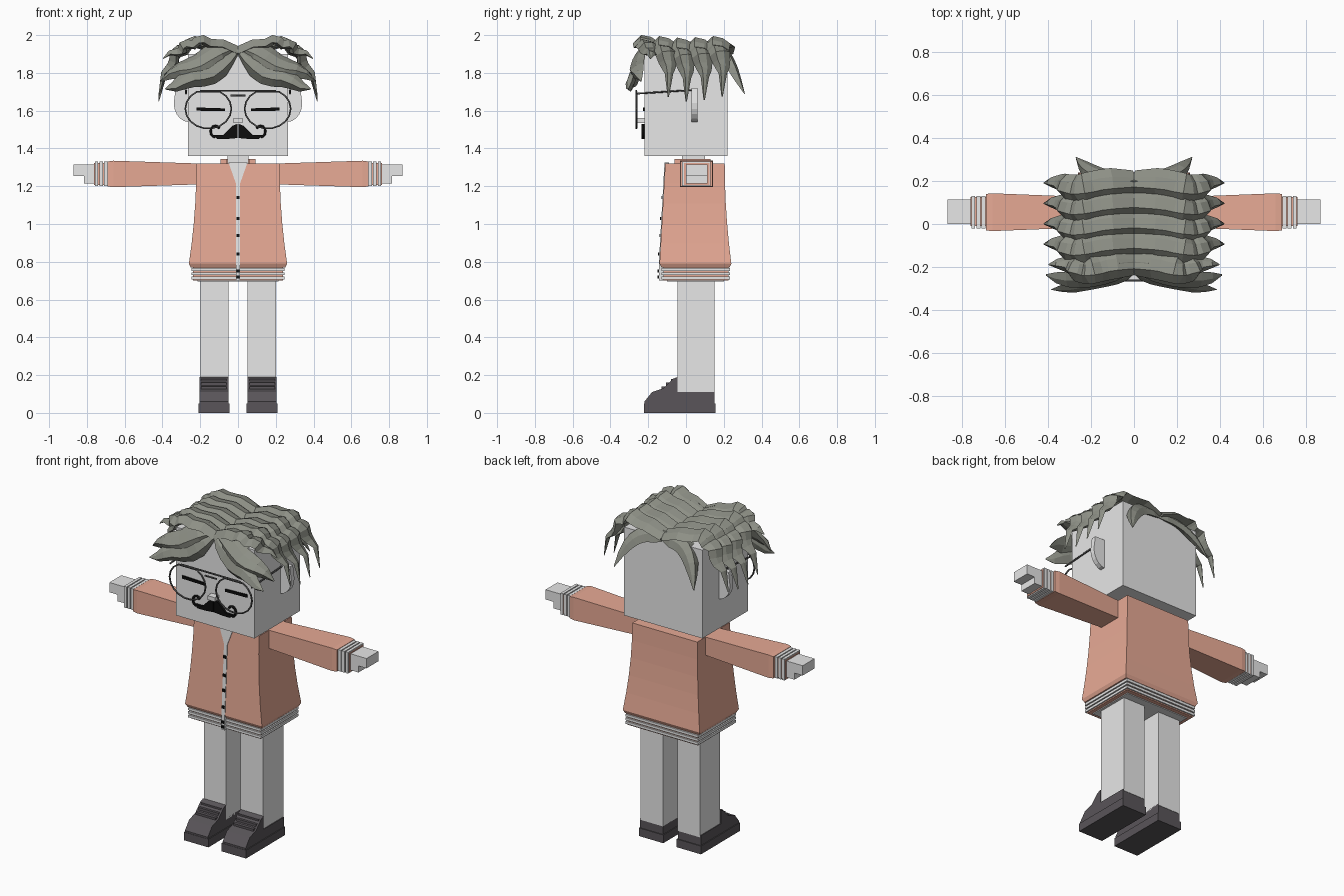
import bpy, bmesh, math
from mathutils import Vector

if "Cube" in bpy.data.objects:
    bpy.data.objects.remove(bpy.data.objects["Cube"], do_unlink=True)


def material(name, red, green, blue):
    mat = bpy.data.materials.new(name)
    mat.use_nodes = True
    mat.diffuse_color = (red, green, blue, 1)
    shader = mat.node_tree.nodes["Principled BSDF"]
    shader.inputs["Base Color"].default_value = mat.diffuse_color
    return mat


GREY = material("pale grey", 0.8, 0.8, 0.8)
ORANGE = material("dusty orange", 0.8, 0.4, 0.3)
HAIR = material("ash hair", 0.27, 0.28, 0.24)
SHOE = material("charcoal", 0.1, 0.09, 0.1)
BLACK = material("black", 0.004, 0.004, 0.004)
WIRE = material("wire grey", 0.08, 0.08, 0.08)


def add_object(name, data, mat):
    data.materials.append(mat)
    part = bpy.data.objects.new(name, data)
    bpy.context.collection.objects.link(part)


def loft(name, rings, mat, side=1):
    """Skin a row of equal rings and cap both ends; side -1 mirrors in x."""
    bm = bmesh.new()
    rows = [[bm.verts.new((x * side, y, z)) for x, y, z in ring] for ring in rings]
    for lower, upper in zip(rows, rows[1:]):
        for i in range(len(lower)):
            bm.faces.new((lower[i - 1], lower[i], upper[i], upper[i - 1]))
    bm.faces.new(rows[0])
    bm.faces.new(rows[-1])
    bmesh.ops.recalc_face_normals(bm, faces=bm.faces[:])
    mesh = bpy.data.meshes.new(name)
    bm.to_mesh(mesh)
    bm.free()
    add_object(name, mesh, mat)


def level_ring(x, y, z):
    return [(x[0], y[0], z), (x[1], y[0], z), (x[1], y[1], z), (x[0], y[1], z)]


def box(name, x, y, z, mat, side=1):
    loft(name, [level_ring(x, y, height) for height in z], mat, side)


def both(half):
    return (-half, half)


def plate(name, outline, y, mat, side=1):
    """Extrude an x-z outline along y."""
    loft(name, [[(x, depth, z) for x, z in outline] for depth in y], mat, side)


def wire(name, points, radius, mat, side=1, cyclic=False):
    curve = bpy.data.curves.new(name, "CURVE")
    curve.dimensions = "3D"
    curve.bevel_depth = radius
    curve.bevel_resolution = 1
    curve.use_fill_caps = True
    spline = curve.splines.new("POLY")
    spline.points.add(len(points) - 1)
    for point, (x, y, z) in zip(spline.points, points):
        point.co = (x * side, y, z, 1)
    spline.use_cyclic_u = cyclic
    add_object(name, curve, mat)


def arc(centre_x, centre_z, radius_x, radius_z, start, end, steps):
    """Points of an elliptical arc in x-z, angles in degrees."""
    angles = [math.radians(start + (end - start) * i / steps) for i in range(steps + 1)]
    return [(centre_x + radius_x * math.cos(a), centre_z + radius_z * math.sin(a)) for a in angles]


def strand(name, path, steps, girth, root, across, side):
    """Ridged lock of hair along path(u), tapering to a point."""
    points = [Vector(path(i / steps)) for i in range(steps + 1)]
    section = ((-1, -0.3), (-0.4, 1), (0.4, 0.6), (1, -0.4), (0, -0.7))
    rings = []
    for i, point in enumerate(points):
        u = i / steps
        tangent = (points[min(i + 1, steps)] - points[max(i - 1, 0)]).normalized()
        broad = Vector(across)
        broad = (broad - tangent * broad.dot(tangent)).normalized()
        outward = tangent.cross(broad)
        width = girth * min(1, root + 3 * u) * (1.05 - u ** 4)
        depth = min(0.03, width * 0.7)
        rings.append([point + broad * (a * width) + outward * (b * depth) for a, b in section])
    loft(name, rings, HAIR, side)


# Head, neck and nose
box("head", both(0.265), both(0.22), (1.36, 1.9), GREY)
box("neck", both(0.055), (-0.02, 0.1), (1.3, 1.37), GREY)
box("nose", both(0.025), (-0.26, -0.2), (1.535, 1.56), GREY)

# Jacket body, flaring from shoulder to hem
SHOULDER, SKIRT = 1.32, 0.79


def drop(z):
    return (SHOULDER - z) / (SHOULDER - SKIRT)


def front_y(z):
    return -0.11 - 0.03 * min(1, drop(z))


heights = [SHOULDER - (SHOULDER - SKIRT) * i / 5 for i in range(6)]
jacket = [level_ring(both(0.22 + 0.04 * drop(z) ** 2),
                     (front_y(z), 0.205 + 0.035 * drop(z) ** 2), z) for z in heights]
jacket.append(level_ring(both(0.25), (-0.13, 0.23), 0.77))
loft("jacket_body", jacket, ORANGE)

# Ribbed hem
box("hem_core", both(0.238), (-0.12, 0.225), (0.7, 0.78), ORANGE)
box("hem_lining", both(0.215), (-0.1, 0.2), (0.695, 0.71), GREY)
for i in range(3):
    z = 0.707 + i * 0.022
    box(f"hem_rib_{i + 1}", both(0.246), (-0.13, 0.233), (z, z + 0.015), GREY)


# Shirt opening, button strip and buttons
def front_panel(name, rows):
    loft(name, [level_ring(both(half), (front_y(z) - 0.004, front_y(z) + 0.02), z)
                for z, half in rows], GREY)


front_panel("shirt_opening", [(1.325, 0.05), (1.2, 0.006)])
front_panel("button_strip", [(z, 0.011) for z in (1.21, SKIRT, 0.7)])
for i, z in enumerate((1.14, 1.03, 0.94, 0.84, 0.75, 0.72)):
    y = front_y(z)
    box(f"button_{i + 1}", both(0.009), (y - 0.01, y), (z - 0.008, z + 0.008), BLACK)
box("collar_back", both(0.09), (0.1, 0.13), (1.3, 1.345), ORANGE)

# Outlines shared by both sides
shoe = [(0.15, 0), (0.15, 0.11), (-0.045, 0.11), (-0.045, 0.19), (-0.07, 0.18),
        (-0.12, 0.13), (-0.18, 0.11), (-0.22, 0.06), (-0.22, 0)]
moustache = [(0.003, 1.53), (0.03, 1.52), (0.08, 1.47), (0.13, 1.47),
             (0.11, 1.45), (0.06, 1.45), (0.003, 1.455)]
curl = arc(0.12, 1.49, 0.025, 0.03, -90, 150, 8)
rim = arc(0.157, 1.61, 0.122, 0.105, 0, 340, 17)
rim = [(x, min(z, 1.7)) for x, z in rim]
ear = [(0.26, 1.72), (0.33, 1.72)] + arc(0.26, 1.64, 0.08, 0.1, 0, -90, 5)


# Hair paths, from the parting at u = 0 to the tip at u = 1
def lock_path(y, sweep, phase):
    def path(u):
        angle = u * sweep * math.pi / 2
        ripple = 0.01 * math.sin(22 * u)
        flick = 0.07 * u ** 8
        x = 0.35 * math.sin(angle) ** 0.6 + ripple * u + flick
        fall = abs(math.cos(angle)) ** 0.5
        z = 1.66 + 0.32 * fall - 0.07 * (1 - u) ** 6 + ripple + phase * u
        return x, y + 0.015 * math.cos(7 * u), z
    return path


def upper_fringe(u):
    wave = 0.015 * math.sin(9 * u)
    return 0.41 * u, -0.19 - 0.07 * math.sin(2.4 * u), 1.92 - 0.17 * u ** 1.5 + wave


def lower_fringe(u):
    wave = 0.01 * math.sin(12 * u)
    return 0.385 * u, -0.22 - 0.085 * u ** 0.7, 1.92 - 0.2 * u ** 0.6 + wave


def back_tuft(u):
    return 0.27 * u ** 0.8, 0.2 + 0.11 * u ** 2.5, 1.91 - 0.22 * u ** 3


for name, side in (("left", 1), ("right", -1)):
    # Leg and shoe with laces
    box(f"{name}_leg", (0.05, 0.2), (-0.045, 0.152), (0.1, 0.72), GREY, side)
    loft(f"{name}_shoe", [[(x, y, z) for y, z in shoe] for x in (0.05, 0.205)], SHOE, side)
    box(f"{name}_shoe_sole", (0.045, 0.21), (-0.222, 0.155), (0, 0.05), SHOE, side)
    for i in range(3):
        y, z = -0.08 - 0.025 * i, 0.18 - 0.02 * i
        box(f"{name}_lace_{i + 1}", (0.06, 0.195), (y, y + 0.03), (z - 0.04, z), SHOE, side)

    # Sleeve, ribbed cuff and hand
    sleeve = [[(x, y, z) for y, z in ((0.055 - depth, 1.265 - tall), (0.055 + depth, 1.265 - tall),
                                      (0.055 + depth, 1.265 + tall), (0.055 - depth, 1.265 + tall))]
              for x, depth, tall in ((0.2, 0.07, 0.055), (0.66, 0.088, 0.07), (0.69, 0.085, 0.066))]
    loft(f"{name}_sleeve", sleeve, ORANGE, side)
    box(f"{name}_cuff_core", (0.68, 0.762), (-0.01, 0.125), (1.207, 1.322), ORANGE, side)
    for i in range(3):
        x = 0.692 + i * 0.024
        box(f"{name}_cuff_rib_{i + 1}", (x, x + 0.018), (-0.02, 0.13), (1.2, 1.33), GREY, side)
    box(f"{name}_palm", (0.75, 0.815), (0, 0.115), (1.215, 1.315), GREY, side)
    box(f"{name}_fingers", (0.81, 0.87), (0, 0.115), (1.255, 1.315), GREY, side)
    box(f"{name}_collar", (0.058, 0.092), (-0.06, 0.13), (1.3, 1.345), ORANGE, side)

    # Ear, moustache and closed eye
    plate(f"{name}_ear", ear, (0.03, 0.06), GREY, side)
    plate(f"{name}_moustache", moustache, (-0.235, -0.21), BLACK, side)
    wire(f"{name}_moustache_curl", [(x, -0.228, z) for x, z in curl], 0.007, BLACK, side)
    plate(f"{name}_closed_eye", [(0.07, 1.597), (0.22, 1.6), (0.22, 1.617), (0.07, 1.612)],
          (-0.228, -0.21), BLACK, side)

    # Lens rim and temple of the glasses
    wire(f"{name}_lens_rim", [(x, -0.263, z) for x, z in rim], 0.005, WIRE, side, cyclic=True)
    wire(f"{name}_temple", [(0.276, -0.263, 1.69), (0.276, 0.045, 1.71)], 0.005, WIRE, side)

    # Combed locks over the sides, the foremost one cut short
    for i in range(5):
        path = lock_path(-0.2 + 0.095 * i, 1 if i else 0.7, 0.015 * math.sin(2 * i))
        strand(f"{name}_lock_{i + 1}", path, 12, 0.065, 0.8, (0, 1, 0), side)

    # Fringe across the forehead and tuft at the back corner
    strand(f"{name}_fringe_upper", upper_fringe, 8, 0.07, 0.3, (0, 0.5, 1), side)
    strand(f"{name}_fringe_lower", lower_fringe, 8, 0.06, 0.2, (0, 0.1, 1), side)
    strand(f"{name}_back_tuft", back_tuft, 8, 0.055, 0.6, (-0.5, 1, -0.6), side)

# Bridge of the glasses
for name, half, z in (("brow_bar", 0.2, 1.705), ("bridge", 0.04, 1.68)):
    wire(f"glasses_{name}", [(x, -0.263, z) for x in both(half)], 0.005, WIRE)
